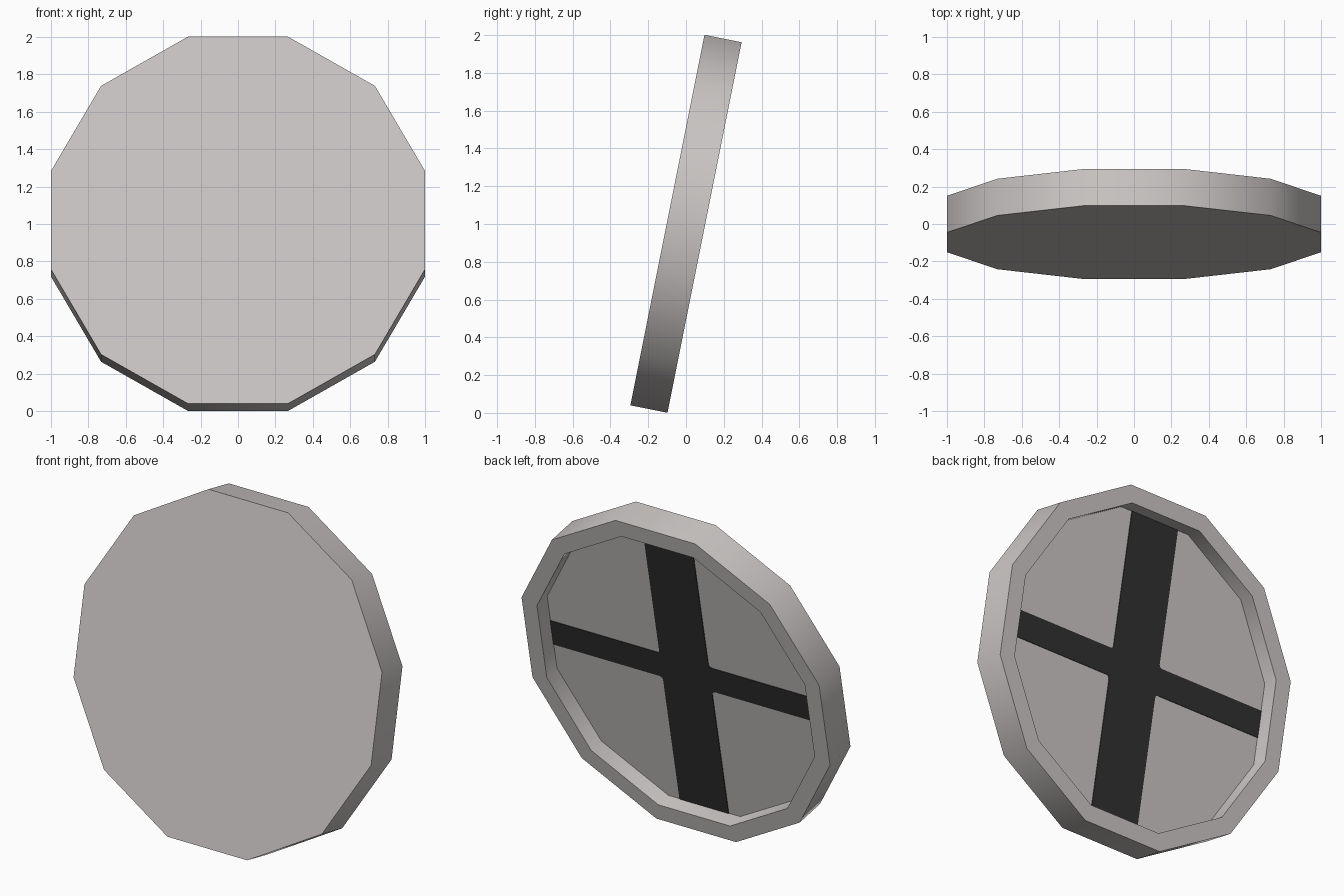
import bpy, bmesh, math
from mathutils import Matrix, Vector

if "Cube" in bpy.data.objects:
    bpy.data.objects.remove(bpy.data.objects["Cube"])

SIDES = 12
TILT = math.radians(-11.31)
PLACE = Matrix.Translation((0, 0, 1.001)) @ Matrix.Rotation(TILT, 4, 'X')


def material(name, rgb):
    m = bpy.data.materials.new(name)
    m.diffuse_color = (*rgb, 1)
    m.use_nodes = True
    m.node_tree.nodes["Principled BSDF"].inputs["Base Color"].default_value = m.diffuse_color
    return m


def make_object(name, bm, mat):
    bmesh.ops.recalc_face_normals(bm, faces=bm.faces)
    bm.transform(PLACE)
    me = bpy.data.meshes.new(name)
    bm.to_mesh(me)
    bm.free()
    me.materials.append(mat)
    ob = bpy.data.objects.new(name, me)
    bpy.context.collection.objects.link(ob)
    return ob


def ring(bm, apothem, y):
    r = apothem / math.cos(math.pi / SIDES)
    angles = [(i + 0.5) * math.tau / SIDES for i in range(SIDES)]
    return [bm.verts.new((r * math.cos(a), y, r * math.sin(a))) for a in angles]


grey = material("light grey", (0.60, 0.57, 0.56))
black = material("soft black", (0.03, 0.03, 0.03))

# Tilted twelve-sided disc: flat front, raised rim and recessed floor behind
bm = bmesh.new()
rings = [ring(bm, a, y) for a, y in [(1, -0.1), (1, 0.1), (0.9, 0.1), (0.9, 0.0)]]
for r0, r1 in zip(rings, rings[1:]):
    for i in range(SIDES):
        j = (i + 1) % SIDES
        bm.faces.new((r0[i], r0[j], r1[j], r1[i]))
bm.faces.new(rings[0])
bm.faces.new(rings[-1])
disc = make_object("shield_disc", bm, grey)
bpy.context.view_layer.objects.active = disc
disc.select_set(True)
bpy.ops.object.shade_smooth_by_angle(angle=math.radians(40))

# Crossed straps: thin plate on the recessed floor, small fillets in the corners
W, H, L, F = 0.165, 0.08, 0.9, 0.02
arc = [(W + F - F * math.cos(t), H + F - F * math.sin(t))
       for t in (0, math.pi / 6, math.pi / 3, math.pi / 2)]
corner = [(W, L)] + arc + [(L, H)]
outline = []
for sx, sz in [(1, 1), (1, -1), (-1, -1), (-1, 1)]:
    pts = [(sx * x, sz * z) for x, z in corner]
    outline += pts if sx * sz > 0 else pts[::-1]
bm = bmesh.new()
face = bm.faces.new([bm.verts.new((x, 0.0, z)) for x, z in outline])
ext = bmesh.ops.extrude_face_region(bm, geom=[face])
top = [v for v in ext["geom"] if isinstance(v, bmesh.types.BMVert)]
bmesh.ops.translate(bm, verts=top, vec=Vector((0, 0.004, 0)))
make_object("crossed_straps", bm, black)
